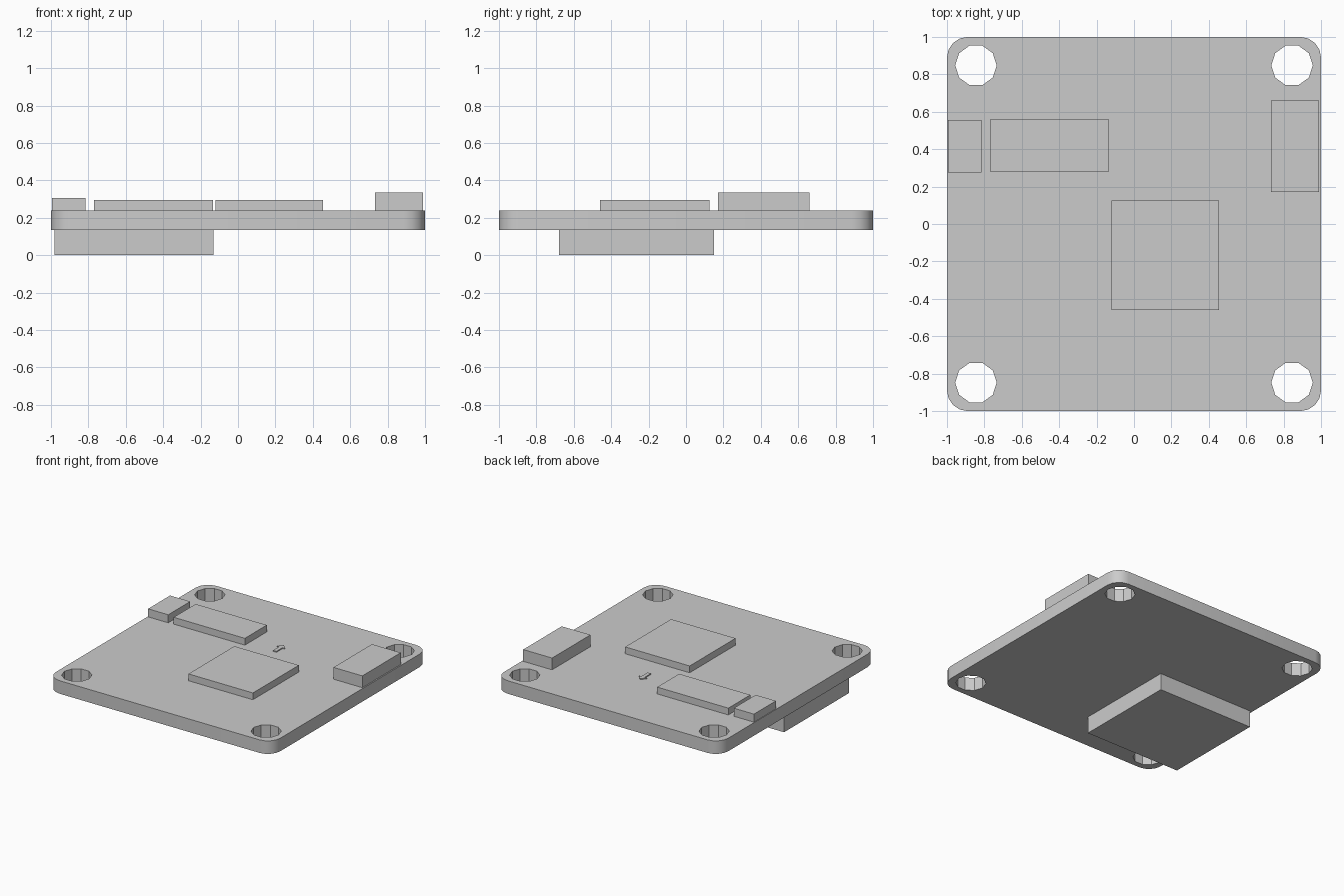
import bpy, bmesh
from math import cos, sin, pi, radians
from mathutils import Matrix

cube = bpy.data.objects.get("Cube")
if cube:
    bpy.data.objects.remove(cube)

BOTTOM, TOP = 0.135, 0.24

grey = bpy.data.materials.new("plain_grey")
grey.use_nodes = True
colour = (0.6, 0.6, 0.6, 1)
grey.diffuse_color = colour
grey.node_tree.nodes["Principled BSDF"].inputs["Base Color"].default_value = colour


def finish(name, bm):
    bmesh.ops.recalc_face_normals(bm, faces=bm.faces)
    mesh = bpy.data.meshes.new(name)
    bm.to_mesh(mesh)
    bm.free()
    mesh.materials.append(grey)
    obj = bpy.data.objects.new(name, mesh)
    bpy.context.collection.objects.link(obj)
    return obj


def prism(name, outline, z0, z1):
    bm = bmesh.new()
    face = bm.faces.new([bm.verts.new((x, y, z0)) for x, y in outline])
    new = bmesh.ops.extrude_face_region(bm, geom=[face], use_keep_orig=True)["geom"]
    verts = [v for v in new if isinstance(v, bmesh.types.BMVert)]
    bmesh.ops.translate(bm, verts=verts, vec=(0, 0, z1 - z0))
    return finish(name, bm)


def block(name, x0, x1, y0, y1, z0, z1):
    return prism(name, [(x0, y0), (x1, y0), (x1, y1), (x0, y1)], z0, z1)


# Board with rounded corners
RADIUS, STEPS = 0.11, 4
outline = []
for corner, (sx, sy) in enumerate([(1, 1), (-1, 1), (-1, -1), (1, -1)]):
    for i in range(STEPS + 1):
        a = (corner + i / STEPS) * pi / 2
        outline.append((sx * (1 - RADIUS) + RADIUS * cos(a),
                        sy * (1 - RADIUS) + RADIUS * sin(a)))
board = prism("board", outline, BOTTOM, TOP)

# Ten-sided mounting holes
bm = bmesh.new()
for sx in (-1, 1):
    for sy in (-1, 1):
        place = Matrix.Translation((sx * 0.845, sy * 0.848, TOP)) @ Matrix.Rotation(pi / 2, 4, "Z")
        bmesh.ops.create_cone(bm, cap_ends=True, segments=10, radius1=0.111,
                              radius2=0.111, depth=1, matrix=place)
cutter = finish("hole_cutter", bm)
cutter.hide_render = True
cut = board.modifiers.new("holes", "BOOLEAN")
cut.operation = "DIFFERENCE"
cut.solver = "EXACT"
cut.object = cutter
bpy.ops.object.select_all(action="DESELECT")
board.select_set(True)
bpy.context.view_layer.objects.active = board
bpy.ops.object.modifier_apply(modifier=cut.name)
bpy.data.objects.remove(cutter)
bpy.ops.object.shade_smooth_by_angle(angle=radians(30))

# Parts on the upper side
block("main_chip", -0.12, 0.455, -0.46, 0.125, TOP, 0.295)
block("long_chip", -0.77, -0.135, 0.28, 0.56, TOP, 0.295)
block("small_connector", -0.995, -0.815, 0.275, 0.555, TOP, 0.305)
block("side_connector", 0.733, 0.99, 0.17, 0.66, TOP, 0.335)

# Socket under the board
block("lower_socket", -0.98, -0.13, -0.68, 0.15, 0, BOTTOM)

# Small direction arrow pointing to the back
half = [(0.015, -0.06), (0.015, 0.02), (0.035, 0.02)]
shape = half + [(0, 0.06)] + [(-x, y) for x, y in reversed(half)]
prism("direction_arrow", [(0.11 + x, 0.37 + y) for x, y in shape], TOP, TOP + 0.008)
